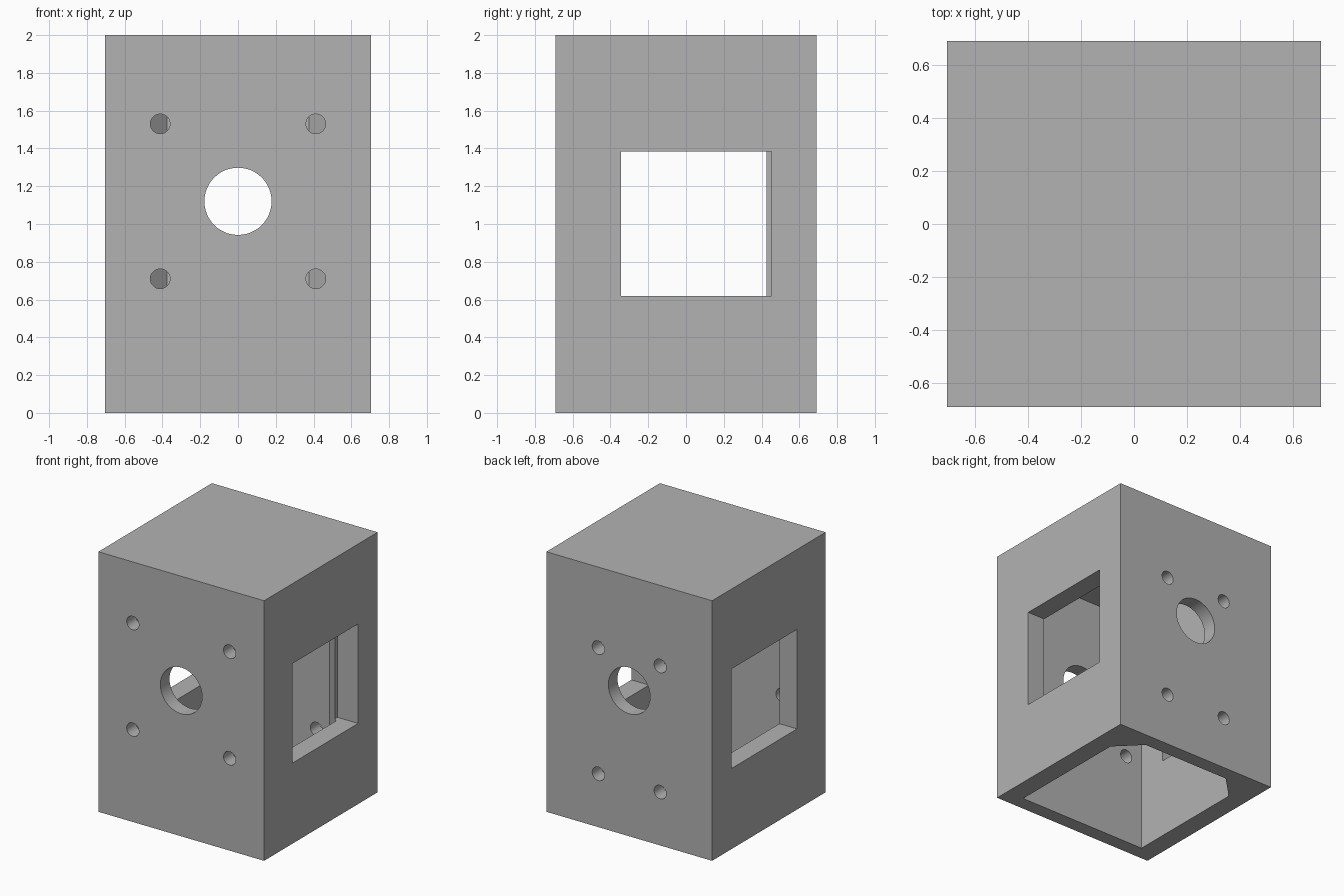
import bpy
import bmesh
from math import radians
from mathutils import Matrix, Vector

if "Cube" in bpy.data.objects:
    bpy.data.objects.remove(bpy.data.objects["Cube"], do_unlink=True)

W, D, H = 1.41, 1.38, 2.0        # outer size
IN_X, IN_Y, CEILING = 0.555, 0.578, 1.86
CHAMFER = 0.18


def make_object(name, bm):
    bmesh.ops.recalc_face_normals(bm, faces=bm.faces[:])
    mesh = bpy.data.meshes.new(name)
    bm.to_mesh(mesh)
    bm.free()
    obj = bpy.data.objects.new(name, mesh)
    bpy.context.collection.objects.link(obj)
    return obj


def box(name, low, high):
    low, high = Vector(low), Vector(high)
    bm = bmesh.new()
    bmesh.ops.create_cube(bm, size=1, matrix=Matrix.Translation((low + high) / 2)
                          @ Matrix.Diagonal((high - low).to_4d()))
    return make_object(name, bm)


def prism(name, outline, bottom, top):
    bm = bmesh.new()
    face = bm.faces.new([bm.verts.new((x, y, bottom)) for x, y in outline])
    new = bmesh.ops.extrude_face_region(bm, geom=[face])["geom"]
    bmesh.ops.translate(bm, vec=(0, 0, top - bottom),
                        verts=[v for v in new if isinstance(v, bmesh.types.BMVert)])
    return make_object(name, bm)


def hole(name, x, y, z, radius):
    bm = bmesh.new()
    bmesh.ops.create_cone(bm, cap_ends=True, segments=48, radius1=radius,
                          radius2=radius, depth=0.3,
                          matrix=Matrix.Translation((x, y, z))
                          @ Matrix.Rotation(radians(90), 4, "X"))
    return make_object(name, bm)


# Outer block
housing = box("housing", (-W / 2, -D / 2, 0), (W / 2, D / 2, H))

# Cavity open at the bottom, with chamfered rear corners
outline = [(-IN_X, -IN_Y), (IN_X, -IN_Y), (IN_X, IN_Y - CHAMFER),
           (IN_X - CHAMFER, IN_Y), (CHAMFER - IN_X, IN_Y), (-IN_X, IN_Y - CHAMFER)]
cutters = [prism("cavity_cutter", outline, -0.1, CEILING)]

# Side windows, cut slightly deeper than the wall
for side in (-1, 1):
    near, far = sorted((side * 0.528, side * 0.8))
    cutters.append(box("window_cutter", (near, -0.343, 0.62), (far, 0.453, 1.385)))

# Central bores and screw holes in the front and rear walls
for y, spread, heights in ((-D / 2, 0.412, (0.71, 1.53)), (D / 2, 0.263, (0.41, 1.38))):
    cutters.append(hole("bore_cutter", 0, y, 1.12, 0.178))
    for x in (-spread, spread):
        for z in heights:
            cutters.append(hole("screw_cutter", x, y, z, 0.052))

bpy.ops.object.select_all(action="DESELECT")
bpy.context.view_layer.objects.active = housing
housing.select_set(True)
for cutter in cutters:
    cutter.hide_render = True
    mod = housing.modifiers.new("cut", "BOOLEAN")
    mod.operation = "DIFFERENCE"
    mod.solver = "EXACT"
    mod.object = cutter
    bpy.ops.object.modifier_apply(modifier=mod.name)
    bpy.data.objects.remove(cutter, do_unlink=True)

# Smooth bores, sharp edges
bpy.ops.object.shade_smooth_by_angle(angle=radians(30))

# Plain grey finish
grey = bpy.data.materials.new("plain_grey")
grey.use_nodes = True
colour = (0.448, 0.448, 0.448, 1)
grey.diffuse_color = colour
grey.node_tree.nodes["Principled BSDF"].inputs["Base Color"].default_value = colour
housing.data.materials.clear()
housing.data.materials.append(grey)
